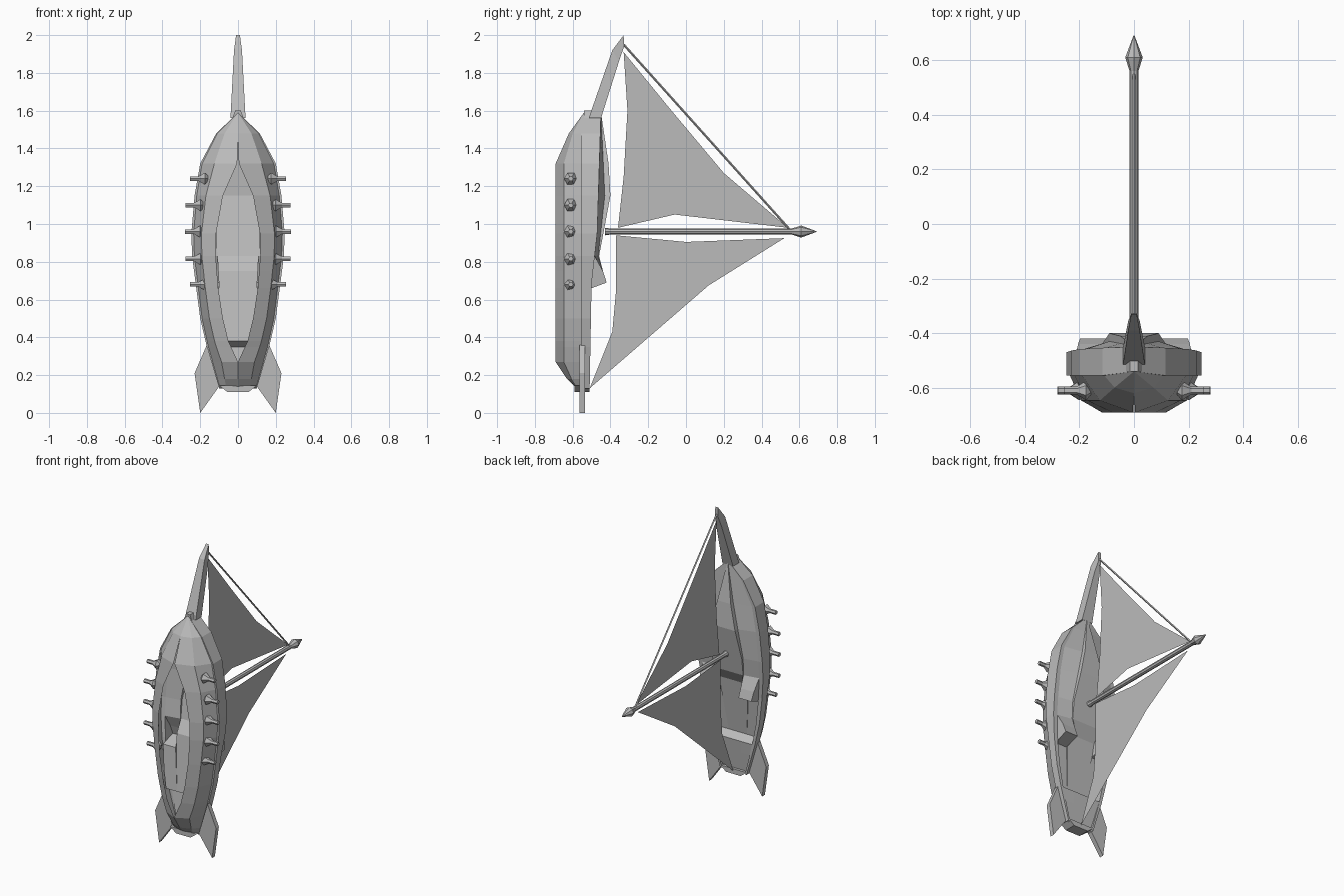
import bpy, bmesh, math
from mathutils import Vector, Matrix

if "Cube" in bpy.data.objects:
    bpy.data.objects.remove(bpy.data.objects["Cube"], do_unlink=True)

grey = bpy.data.materials.new("plain_grey")
grey.use_nodes = True
grey.diffuse_color = (0.5, 0.5, 0.5, 1)
grey.node_tree.nodes["Principled BSDF"].inputs["Base Color"].default_value = (0.5, 0.5, 0.5, 1)


def finish(name, bm, mirror=False):
    """Turn a bmesh into a named, flat shaded object."""
    bmesh.ops.remove_doubles(bm, verts=bm.verts, dist=0.0005)
    bmesh.ops.dissolve_degenerate(bm, edges=bm.edges, dist=0.0005)
    bmesh.ops.recalc_face_normals(bm, faces=bm.faces)
    mesh = bpy.data.meshes.new(name)
    bm.to_mesh(mesh)
    bm.free()
    mesh.materials.append(grey)
    obj = bpy.data.objects.new(name, mesh)
    bpy.context.scene.collection.objects.link(obj)
    if mirror:
        mod = obj.modifiers.new("mirror", 'MIRROR')
        mod.merge_threshold = 0.001
    return obj


def loft(name, rings, closed=True, caps=True, mirror=False):
    """Skin a row of equally long point rings."""
    bm = bmesh.new()
    rows = [[bm.verts.new(p) for p in ring] for ring in rings]
    count = len(rows[0])
    for low, high in zip(rows, rows[1:]):
        for i in range(count if closed else count - 1):
            j = (i + 1) % count
            bm.faces.new((low[i], low[j], high[j], high[i]))
    if caps:
        bm.faces.new(rows[0])
        bm.faces.new(rows[-1])
    return finish(name, bm, mirror)


def lathe(name, start, direction, profile, sides=6):
    """Spin (distance, radius) pairs around a line."""
    turn = Vector(direction).to_track_quat('Z', 'Y')
    rings = []
    for dist, rad in profile:
        angles = [math.tau * i / sides for i in range(sides)]
        rings.append([Vector(start) + turn @ Vector((rad * math.cos(a), rad * math.sin(a), dist))
                      for a in angles])
    return loft(name, rings)


def at(curve, z):
    """Read a piecewise straight curve of (z, value) pairs, highest z first."""
    if z >= curve[0][0]:
        return curve[0][1]
    for (z1, v1), (z0, v0) in zip(curve, curve[1:]):
        if z >= z0:
            return v0 + (v1 - v0) * (z - z0) / (z1 - z0)
    return curve[-1][1]


# Hull lines along the length
half_width = [(1.59, 0), (1.48, .115), (1.32, .2), (1.15, .23), (.95, .247), (.83, .243),
              (.5, .2), (.35, .165), (.13, .1)]
keel_width = [(1.33, 0), (1.15, .08), (1.0, .115), (.83, .118), (.6, .1), (.4, .06), (.27, 0)]
keel_y = [(1.59, -.54), (1.48, -.62), (1.33, -.69), (.27, -.69), (.18, -.63), (.13, -.58)]
rim_y = [(1.59, -.45), (.95, -.47), (.68, -.5), (.13, -.51)]
crown_y = [(1.59, -.45), (1.32, -.41), (1.15, -.4), (.83, -.46), (.75, -.51), (.38, -.56),
           (.35, -.505), (.13, -.53)]
side_y = [(1.59, -.45), (1.15, -.43), (.83, -.465), (.69, -.42), (.66, -.53), (.38, -.56),
          (.35, -.505), (.13, -.53)]
crown_width = [(1.59, 0), (1.32, .05), (1.15, .09), (.95, .115), (.66, .1), (.13, .04)]
stations = [1.59, 1.48, 1.32, 1.15, .95, .83, .75, .69, .66, .5, .38, .35, .27, .18, .13]


def section(z):
    """Half a hull section, from the open keel round the rim to the deck crown."""
    w, kx, ky, rim = (at(c, z) for c in (half_width, keel_width, keel_y, rim_y))
    cx, deck, side = (at(c, z) for c in (crown_width, crown_y, side_y))
    shell, inner = w * .95, w * .88
    low = min(rim - .03, -.555 if z < 1.5 else -.54)
    points = [(kx, ky), (shell + (kx - shell) * .35, low + (ky - low) * .68), (shell, low),
              (w, low), (w, rim), (inner, rim),
              (inner, side if .67 < z < .8 else min(side, rim)),
              (cx, side), (cx, deck), (0, deck)]
    return [(x, y, z) for x, y in points]


loft("hull_and_deck", [section(z) for z in stations], closed=False, caps=False, mirror=True)


def block(name, rows):
    """Rectangular bar from (z at front, z at back, y front, y back, half width) rows."""
    return loft(name, [[(-w, yf, zf), (w, yf, zf), (w, yb, zb), (-w, yb, zb)]
                       for zf, zb, yf, yb, w in rows])


# Stern end, stem cap and bowsprit
block("transom", [(.11, .11, -.59, -.51, .055), (.145, .145, -.59, -.51, .1)])
block("stem_cap", [(1.56, 1.56, -.54, -.45, .03), (1.6, 1.6, -.54, -.5, .015)])
block("bowsprit", [(1.56, 1.56, -.515, -.45, .04), (1.92, 1.86, -.39, -.355, .021),
                   (2.0, 1.94, -.33, -.328, .01)])


def flat_shape(name, points, depth=None):
    """Sail in the middle plane, or a mirrored plate when depth is given."""
    if depth:
        rings = [[(a, y, z) for a, z in points] for y in depth]
        return loft(name, rings, mirror=True)
    bm = bmesh.new()
    bm.faces.new([bm.verts.new((0, y, z)) for y, z in points])
    return finish(name, bm)


# Stern fins
flat_shape("stern_fins", [(.165, .36), (.23, .21), (.2, 0), (.1, .14)], (-.565, -.535))

# Sails
flat_shape("upper_sail", [(-.33, 1.91), (-.085, 1.61), (.2, 1.27), (.54, .98), (-.06, 1.05),
                          (-.36, .98), (-.33, 1.25), (-.31, 1.6)])
flat_shape("lower_sail", [(-.37, .94), (0, .905), (.52, .925), (.12, .675), (-.51, .13),
                          (-.39, .43), (-.37, .65)])

# Mast with spear tip, and the stay to the bowsprit
lathe("mast", (0, -.43, .96), (0, 1, 0),
      [(0, .02), (.03, .016), (.99, .016), (1.04, .032), (1.12, .002)], 8)
foot, head = Vector((0, .55, .97)), Vector((0, -.33, 1.95))
lathe("stay_rope", foot, head - foot, [(0, .006), ((head - foot).length, .006)], 4)

# Guns along both sides
for side in (-1, 1):
    for number, (z, tip) in enumerate(zip((1.24, 1.1, .96, .815, .68),
                                          (.255, .278, .28, .278, .255))):
        lathe(f"gun_{'left' if side > 0 else 'right'}_{number + 1}",
              (side * (tip - .1), -.61, z), (side, 0, 0),
              [(0, .012), (.02, .036), (.055, .014), (.1, .014)])
